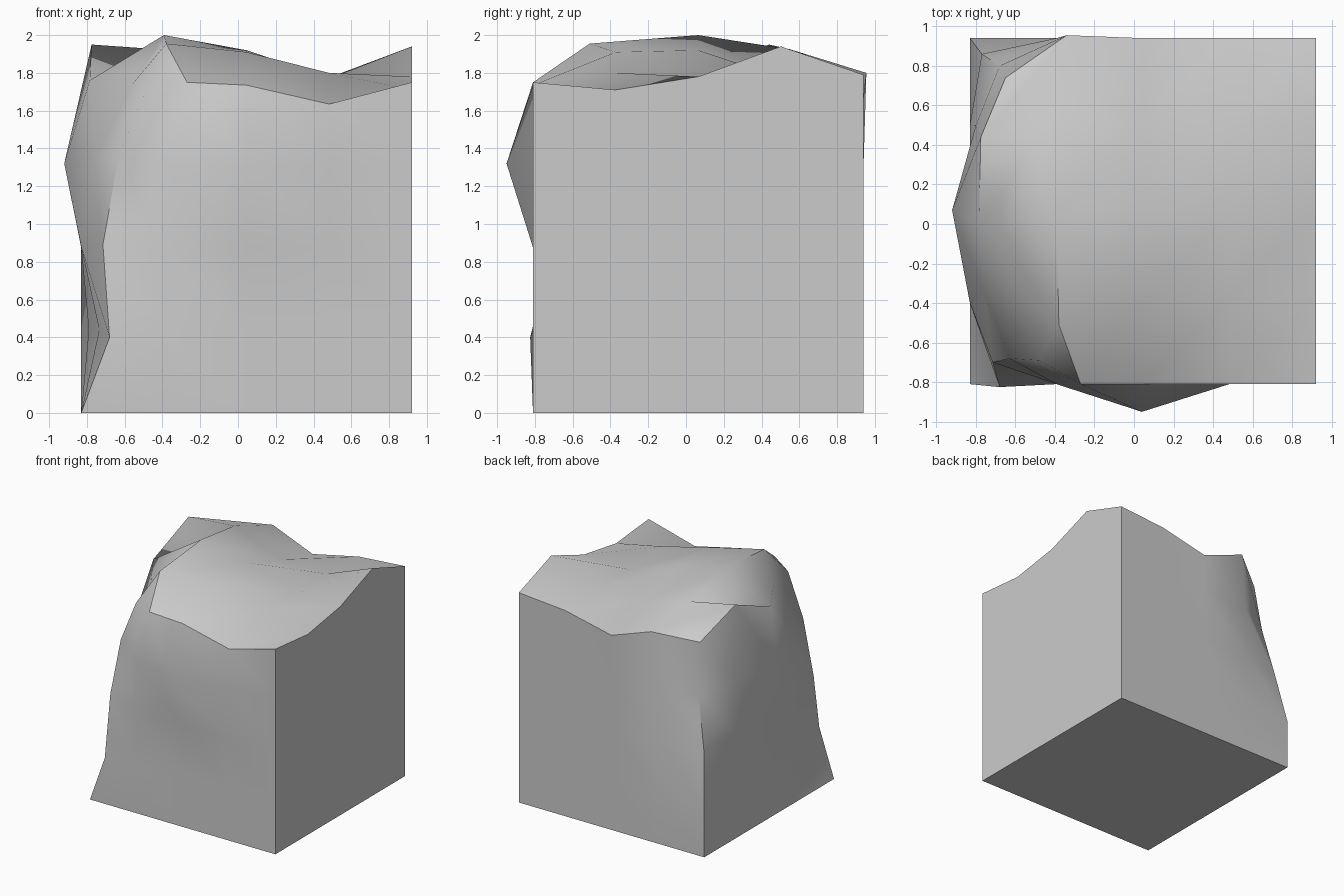
import bpy, bmesh
from mathutils import Vector

if "Cube" in bpy.data.objects:
    bpy.data.objects.remove(bpy.data.objects["Cube"])

# Rock block: a cube with a 4 x 4 x 4 grid on its faces
X0, Y0, SIZE, N = -0.83, -0.81, 1.75, 4
STEP = SIZE / N
bm = bmesh.new()
bmesh.ops.create_cube(bm, size=SIZE)
bmesh.ops.subdivide_edges(bm, edges=bm.edges[:], cuts=N - 1, use_grid_fill=True)
bmesh.ops.translate(bm, verts=bm.verts[:],
                    vec=(X0 + SIZE / 2, Y0 + SIZE / 2, SIZE / 2))
grid = {}
for v in bm.verts:
    key = (round((v.co.x - X0) / STEP), round((v.co.y - Y0) / STEP), round(v.co.z / STEP))
    grid[key] = v

# Craggy top: heights in rows from front to back, left to right
heights = [
    [1.725, 1.75, 1.735, 1.635, 1.75],
    [1.74, 1.955, 1.91, 1.80, 1.71],
    [1.76, 2.00, 1.92, 1.77, 1.78],
    [1.95, 1.925, 1.78, 1.775, 1.94],
    [1.71, 1.80, 1.66, 1.755, 1.79],
]
for j, row in enumerate(heights):
    for i, z in enumerate(row):
        grid[i, j, N].co.z = z

# Worn left rim and nearby top points, moved in plan
rim = {(0, 0): (-0.48, -0.69), (0, 1): (-0.56, -0.38), (0, 2): (-0.785, -0.02),
       (0, 3): (-0.775, 0.44), (0, 4): (-0.65, 0.74), (1, 0): (-0.27, -0.81),
       (1, 1): (-0.38, -0.51), (1, 3): (-0.42, 0.55), (1, 4): (-0.34, 0.955)}
for (i, j), xy in rim.items():
    grid[i, j, N].co.xy = xy

# Eroded corner edges and bulges on the front and left sides
sides = {(0, 0, 1): (-0.68, -0.825, 0.40), (0, 0, 2): (-0.715, -0.70, 0.89),
         (0, 0, 3): (-0.63, -0.68, 1.37),
         (0, 4, 2): (-0.77, 0.86, 0.87), (0, 4, 3): (-0.68, 0.80, 1.29),
         (0, 1, 1): (-0.735, -0.37, 0.44), (0, 2, 1): (-0.79, 0.065, 0.44),
         (0, 1, 2): (-0.83, -0.40, 0.88), (0, 1, 3): (-0.76, -0.34, 1.35),
         (0, 2, 3): (-0.92, 0.07, 1.32), (0, 3, 3): (-0.80, 0.50, 1.32),
         (2, 0, 3): (0.04, -0.95, 1.32)}
for key, co in sides.items():
    grid[key].co = Vector(co)

bmesh.ops.recalc_face_normals(bm, faces=bm.faces[:])
mesh = bpy.data.meshes.new("rock_block")
bm.to_mesh(mesh)
bm.free()
rock = bpy.data.objects.new("rock_block", mesh)
bpy.context.collection.objects.link(rock)

# Smooth sides with crisp rims
bpy.context.view_layer.objects.active = rock
rock.select_set(True)
bpy.ops.object.shade_smooth_by_angle(angle=0.8)
